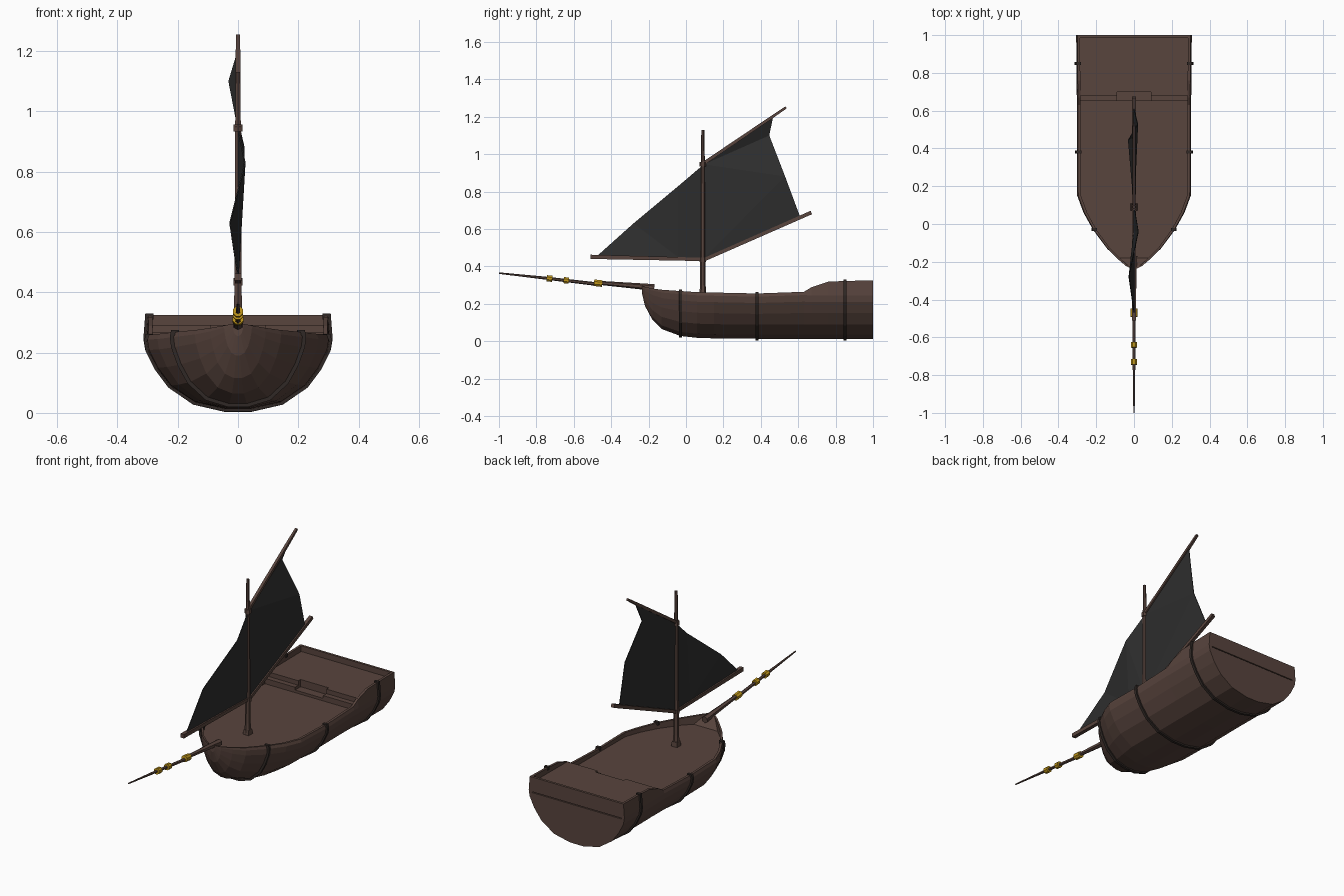
import bpy, bmesh, math
from mathutils import Vector

if "Cube" in bpy.data.objects:
    bpy.data.objects.remove(bpy.data.objects["Cube"])


def material(name, r, g, b):
    m = bpy.data.materials.new(name)
    m.diffuse_color = (r, g, b, 1)
    m.use_nodes = True
    m.node_tree.nodes["Principled BSDF"].inputs["Base Color"].default_value = m.diffuse_color
    return m


WOOD = material("brown wood", 0.098, 0.058, 0.047)
IRON = material("dark band", 0.030, 0.022, 0.019)
CLOTH = material("black sail", 0.027, 0.027, 0.027)
GOLD = material("gold", 0.52, 0.30, 0.01)


def make(name, verts, faces, mat):
    me = bpy.data.meshes.new(name)
    bm = bmesh.new()
    vs = [bm.verts.new(v) for v in verts]
    for f in faces:
        bm.faces.new([vs[i] for i in f])
    bmesh.ops.recalc_face_normals(bm, faces=bm.faces)
    bm.to_mesh(me)
    bm.free()
    ob = bpy.data.objects.new(name, me)
    bpy.context.collection.objects.link(ob)
    me.materials.append(mat)
    return ob


def loft(name, rings, mat):
    """Skin closed rings of equal length and cap both ends."""
    n = len(rings[0])
    verts = [p for r in rings for p in r]
    faces = [(k * n + i, k * n + (i + 1) % n, (k + 1) * n + (i + 1) % n, (k + 1) * n + i)
             for k in range(len(rings) - 1) for i in range(n)]
    faces.append(tuple(range(n)))
    faces.append(tuple(range((len(rings) - 1) * n, len(rings) * n)))
    return make(name, verts, faces, mat)


def prism(name, outline, z0, z1, mat):
    return loft(name, [[(x, y, z) for x, y in outline] for z in (z0, z1)], mat)


def box(name, x, y0, y1, z0, z1, mat):
    return prism(name, [(-x, y0), (x, y0), (x, y1), (-x, y1)], z0, z1, mat)


def spar(name, path, mat, sides=6):
    """Tapered pole along (y, z, radius) points in the centre plane."""
    pts = [Vector((0, y, z)) for y, z, r in path]
    rings = []
    for i, p in enumerate(pts):
        d = (pts[min(i + 1, len(pts) - 1)] - pts[max(i - 1, 0)]).normalized()
        up = Vector((1, 0, 0)).cross(d)
        ring = []
        for k in range(sides):
            a = 2 * math.pi * (k + 0.5) / sides
            ring.append(p + path[i][2] * (math.cos(a) * Vector((1, 0, 0)) + math.sin(a) * up))
        rings.append(ring)
    return loft(name, rings, mat)


# Hull stations: y, half width, keel height, rail height
STATIONS = [
    (-0.235, 0.018, 0.255, 0.295), (-0.22, 0.045, 0.19, 0.290),
    (-0.18, 0.09, 0.115, 0.282), (-0.13, 0.14, 0.065, 0.275),
    (-0.03, 0.213, 0.028, 0.268), (0.06, 0.262, 0.018, 0.262),
    (0.15, 0.295, 0.015, 0.260), (0.38, 0.297, 0.013, 0.255),
    (0.63, 0.297, 0.012, 0.264), (0.67, 0.297, 0.012, 0.288),
    (0.76, 0.298, 0.012, 0.318), (0.85, 0.299, 0.012, 0.322),
    (1.0, 0.300, 0.012, 0.325)]
# Half section below the rail: share of width, share of height
SECTION = [(1.02, 0.93), (1.0, 0.79), (0.90, 0.55), (0.75, 0.31), (0.48, 0.09), (0.14, 0.0)]
DECK = 0.235


def section(y, w, keel, top):
    body = top if y < 0.65 else 0.262
    half = [(w, top)] + [(w * a, keel + b * (body - keel)) for a, b in SECTION]
    return half + [(-x, z) for x, z in reversed(half)]


# Hull with rail and sunken main deck
rings = []
for i, (y, w, keel, top) in enumerate(STATIONS):
    iw = max(w - 0.014, 0.006)
    floor = top - 0.004 if i < 2 else DECK
    inner = [(-iw, top), (-iw, floor), (iw, floor), (iw, top)]
    rings.append([(x, y, z) for x, z in section(y, w, keel, top) + inner])
loft("hull", rings, WOOD)

# Stern board, raised stern deck with notch, and steps
box("stern_board", 0.2995, 0.986, 1.0, 0.24, 0.325, WOOD)
prism("stern_deck", [(-0.288, 0.68), (-0.09, 0.68), (-0.09, 0.70), (0.09, 0.70), (0.09, 0.68),
                     (0.288, 0.68), (0.288, 0.99), (-0.288, 0.99)], 0.22, 0.292, WOOD)
for s in (-1, 1):
    prism("deck_step", [(s * 0.288, 0.65), (s * 0.09, 0.65), (s * 0.09, 0.69), (s * 0.288, 0.69)],
          0.22, 0.266, WOOD)
box("middle_step", 0.09, 0.65, 0.71, 0.22, 0.25, WOOD)

# Bands around the hull
for st in STATIONS:
    if st[0] not in (-0.03, 0.38, 0.85):
        continue
    pts = section(*st)
    centre = Vector((0, 0.22))
    outer = []
    for x, z in pts:
        p = Vector((x, z))
        outer.append(p + 0.009 * (p - centre).normalized())
    # End hooks fold over the rail
    lift = st[3] + 0.007
    outer[0].y = outer[-1].y = lift
    hook = Vector((st[1] - 0.018, lift))
    ends = [Vector((-hook.x, lift)), Vector((-hook.x, st[3] - 0.012))]
    inside = [Vector((x * 0.985, z - 0.012 if i in (0, len(pts) - 1) else z + 0.003))
              for i, (x, z) in enumerate(pts)]
    loop = outer + ends + inside[::-1] + [Vector((hook.x, st[3] - 0.012)), hook]
    loft("hull_band", [[(p.x, st[0] + d, p.y) for p in loop] for d in (-0.008, 0.008)], IRON)

# Mast with foot and collars
spar("mast", [(0.09, 0.23, 0.020), (0.09, 0.30, 0.015), (0.09, 0.44, 0.014),
              (0.09, 0.94, 0.011), (0.09, 1.07, 0.009), (0.09, 1.13, 0.008)], WOOD)
spar("mast_foot", [(0.09, 0.23, 0.027), (0.09, 0.262, 0.023)], WOOD, 4)
for z in (0.435, 0.945):
    spar("mast_collar", [(0.09, z - 0.012, 0.018), (0.09, z + 0.012, 0.018)], WOOD)

# Boom and upper yard
spar("boom", [(-0.51, 0.451, 0.016), (0.10, 0.437, 0.013), (0.67, 0.688, 0.014)], WOOD, 4)
spar("upper_yard", [(0.08, 0.942, 0.012), (0.44, 1.185, 0.011), (0.535, 1.25, 0.009)], WOOD, 4)

# Rippled sail: y, z, x
SAIL = [(-0.47, 0.46, 0), (-0.28, 0.63, -0.027), (-0.04, 0.83, 0.023), (0.095, 0.945, 0),
        (-0.28, 0.455, 0), (-0.04, 0.448, 0), (0.095, 0.442, 0),
        (0.465, 1.2, 0), (0.445, 1.1, -0.03), (0.53, 0.88, 0.02), (0.61, 0.665, 0)]
sail = make("sail", [(x, y, z) for y, z, x in SAIL],
            [(0, 4, 1), (1, 4, 5), (1, 5, 2), (2, 5, 6), (2, 6, 3),
             (3, 8, 7), (3, 9, 8), (3, 6, 9), (6, 10, 9)], CLOTH)
thick = sail.modifiers.new("thickness", "SOLIDIFY")
thick.thickness = 0.004
thick.offset = 0

# Bowsprit in two lengths with gold rings
spar("bowsprit_base", [(-0.17, 0.285, 0.020), (-0.25, 0.294, 0.016), (-0.49, 0.314, 0.010)], WOOD)
spar("bowsprit_tip", [(-0.45, 0.302, 0.010), (-0.75, 0.337, 0.008), (-1.0, 0.364, 0.004)], WOOD)
for y, z, r, h in ((-0.47, 0.310, 0.019, 0.022), (-0.64, 0.325, 0.018, 0.014),
                   (-0.73, 0.335, 0.018, 0.015)):
    spar("gold_ring", [(y + h, z - 0.11 * h, r), (y - h, z + 0.11 * h, r)], GOLD, 8)
